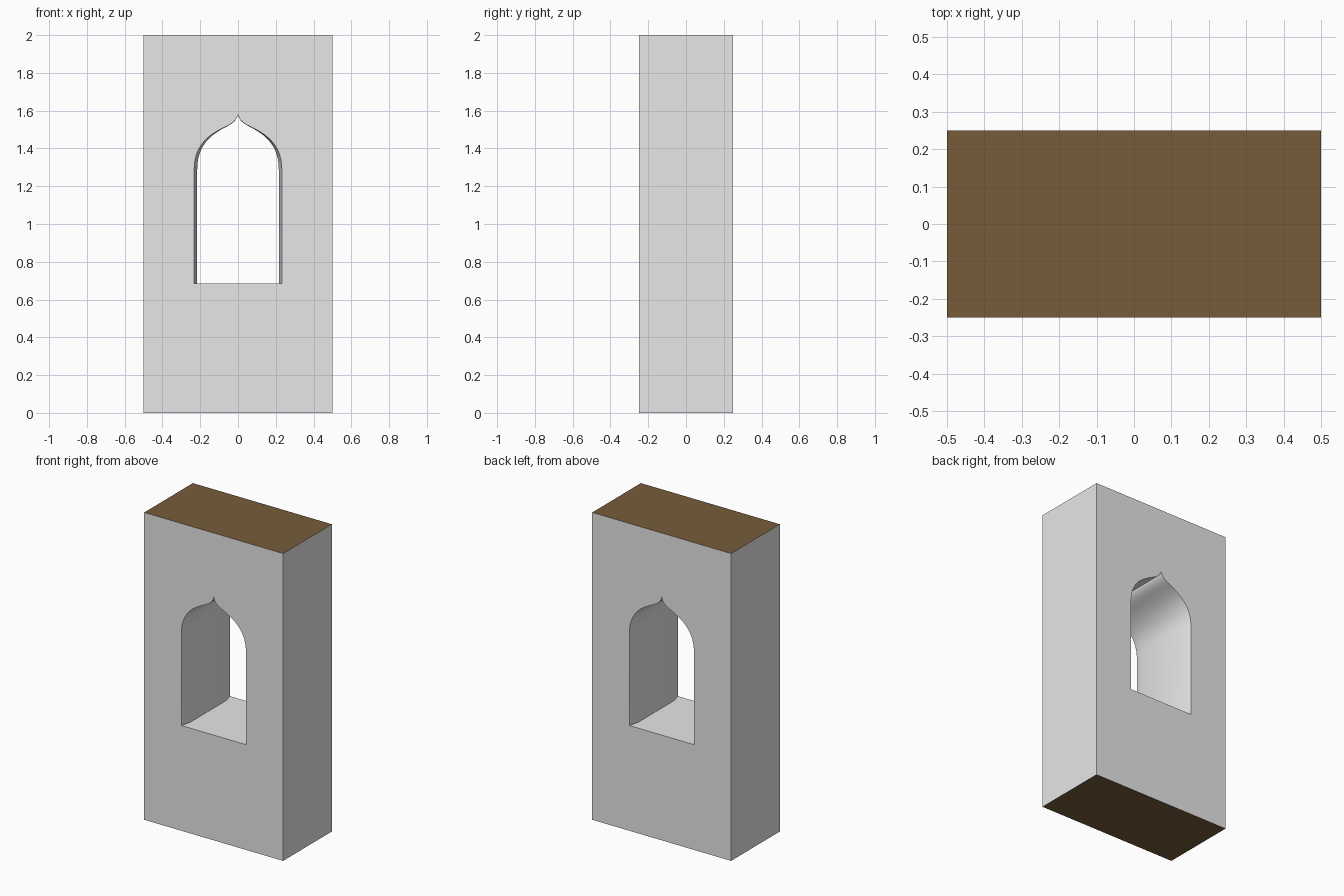
import bpy, bmesh
from mathutils import Vector
from mathutils.geometry import interpolate_bezier

if "Cube" in bpy.data.objects:
    bpy.data.objects.remove(bpy.data.objects["Cube"])

HALF_W, HALF_D, HEIGHT = 0.5, 0.25, 2.0
SILL = 0.685


def material(name, rgb):
    m = bpy.data.materials.new(name)
    m.diffuse_color = (*rgb, 1)
    m.use_nodes = True
    m.node_tree.nodes["Principled BSDF"].inputs["Base Color"].default_value = m.diffuse_color
    return m


def curve(a, b, c, d, n):
    return interpolate_bezier(*[Vector((*p, 0)) for p in (a, b, c, d)], n)


# Right half of the ogee opening, from sill corner up to the cusp (x, z)
arch = curve((0.232, 1.29), (0.232, 1.42), (0.15, 1.475), (0.07, 1.513), 14)
tip = curve((0.07, 1.513), (0.03, 1.532), (0.002, 1.55), (0, 1.587), 9)
opening = [(0, SILL), (0.232, SILL)] + [(p.x, p.y) for p in arch + tip[1:]]
outer = [(0, 0), (HALF_W, 0), (HALF_W, HEIGHT), (0, HEIGHT)]

# Depth stations: the opening splays outwards at both wall faces (y, x scale)
stations = [(-HALF_D, 1), (-0.185, 0.93), (0.185, 0.93), (HALF_D, 1)]

bm = bmesh.new()
rings = [[bm.verts.new((x * s, y, z)) for x, z in opening] for y, s in stations]
front, back = [[bm.verts.new((x, y, z)) for x, z in outer]
               for y in (-HALF_D, HALF_D)]

# Wall faces, each half wrapping round the opening
bm.faces.new(front + rings[0][::-1])
bm.faces.new(back + rings[-1][::-1])

# Bottom, side and top of the block
for i in range(3):
    bm.faces.new((front[i], front[i + 1], back[i + 1], back[i]))

# Sill as one flat face, then jamb and arch lofted through the stations
bm.faces.new([r[1] for r in rings] + [rings[-1][0], rings[0][0]])
for a, b in zip(rings, rings[1:]):
    for i in range(1, len(opening) - 1):
        bm.faces.new((a[i], a[i + 1], b[i + 1], b[i]))
loose = [v for v in bm.verts if not v.link_faces]
bmesh.ops.delete(bm, geom=loose, context='VERTS')
bmesh.ops.recalc_face_normals(bm, faces=bm.faces)
if next(f for f in bm.faces if f.calc_center_median().z > HEIGHT - 0.001).normal.z < 0:
    bmesh.ops.reverse_faces(bm, faces=bm.faces)

# Brown on the top and bottom ends, grey elsewhere
for f in bm.faces:
    z = f.calc_center_median().z
    f.material_index = int(z < 0.001 or z > HEIGHT - 0.001)

mesh = bpy.data.meshes.new("window_wall")
bm.to_mesh(mesh)
bm.free()
mesh.materials.append(material("plaster grey", (0.8, 0.8, 0.8)))
mesh.materials.append(material("core brown", (0.18, 0.107, 0.042)))
wall = bpy.data.objects.new("window_wall", mesh)
bpy.context.collection.objects.link(wall)
bpy.context.view_layer.objects.active = wall
wall.select_set(True)

# Mirror to the left half and smooth the arch
wall.modifiers.new("mirror", 'MIRROR')
bpy.ops.object.modifier_apply(modifier="mirror")
bpy.ops.object.shade_smooth_by_angle()
